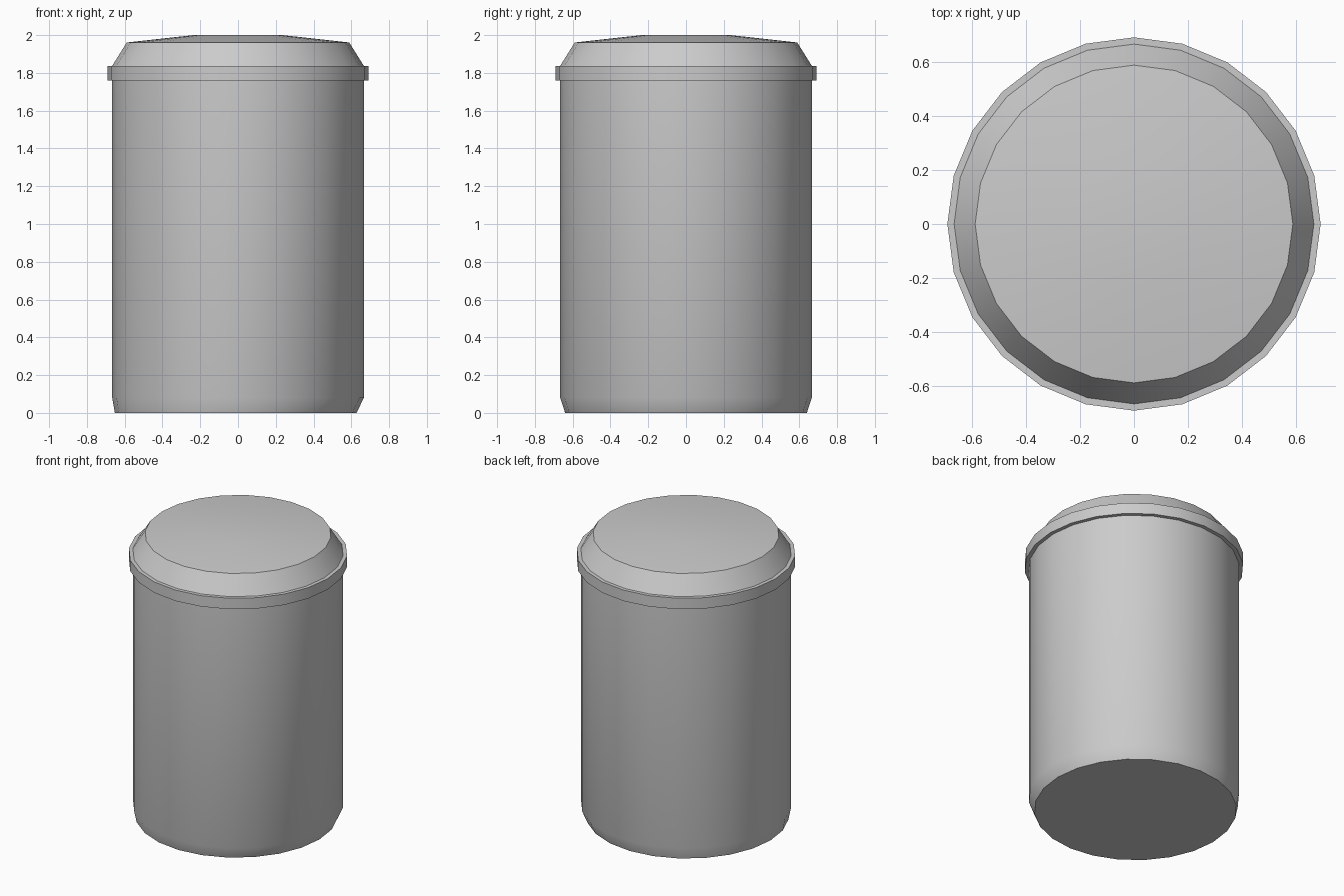
import bpy, bmesh
from math import sin, cos, tau, radians

if "Cube" in bpy.data.objects:
    bpy.data.objects.remove(bpy.data.objects["Cube"])

SIDES = 24


def lathe(name, profile, cap_bottom=False, cap_top=False):
    """Revolve (radius, z, x offset) rings into one smooth-by-angle object."""
    bm = bmesh.new()
    rings = [[bm.verts.new((r * cos(tau * i / SIDES) + dx, r * sin(tau * i / SIDES), z))
              for i in range(SIDES)] for r, z, dx in profile]
    for lower, upper in zip(rings, rings[1:]):
        for i in range(SIDES):
            j = (i + 1) % SIDES
            bm.faces.new((lower[i], lower[j], upper[j], upper[i]))
    if cap_bottom:
        bm.faces.new(rings[0][::-1])
    if cap_top:
        bm.faces.new(rings[-1])
    mesh = bpy.data.meshes.new(name)
    bm.to_mesh(mesh)
    bm.free()
    ob = bpy.data.objects.new(name, mesh)
    bpy.context.collection.objects.link(ob)
    bpy.ops.object.select_all(action='DESELECT')
    ob.select_set(True)
    bpy.context.view_layer.objects.active = ob
    bpy.ops.object.shade_smooth_by_angle(angle=radians(30))
    return ob


# Canister body: tapered foot with a slightly off-centre base
lathe("canister_body", [(0.64, 0, -0.012), (0.666, 0.08, 0), (0.666, 1.76, 0)],
      cap_bottom=True)

# Lid: overhanging rim, sloped shoulder and shallow dome
lathe("lid", [(0.666, 1.76, 0), (0.692, 1.76, 0), (0.692, 1.836, 0), (0.667, 1.836, 0),
              (0.589, 1.961, 0), (0.235, 2.0, 0)], cap_top=True)
